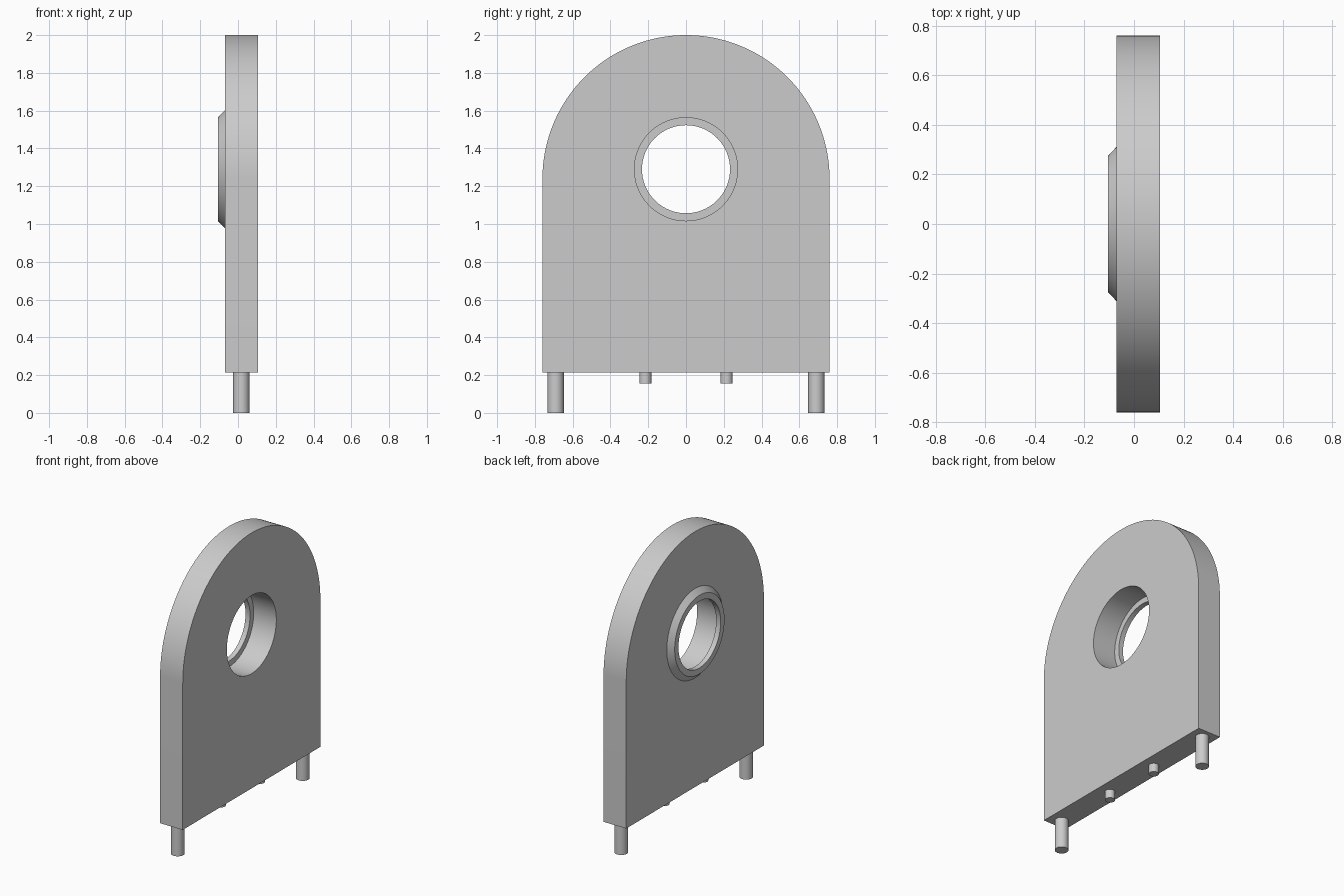
import bpy, bmesh, math
from mathutils import Matrix, Vector

cube = bpy.data.objects.get("Cube")
if cube:
    bpy.data.objects.remove(cube, do_unlink=True)

BACK, FRONT = -0.07, 0.105       # plate faces along x
MID = (BACK + FRONT) / 2
HALF, BASE, ARC_Z = 0.76, 0.215, 1.24
HOLE_Z, BORE, LIP = 1.29, 0.273, 0.233
SEGS = 96

grey = bpy.data.materials.new("light_grey")
grey.use_nodes = True
grey.diffuse_color = (0.6, 0.6, 0.6, 1)
grey.node_tree.nodes["Principled BSDF"].inputs["Base Color"].default_value = (0.6, 0.6, 0.6, 1)


def finish(name, bm):
    """Turn a bmesh into a shaded object."""
    bmesh.ops.remove_doubles(bm, verts=bm.verts, dist=1e-5)
    bmesh.ops.recalc_face_normals(bm, faces=bm.faces)
    mesh = bpy.data.meshes.new(name)
    bm.to_mesh(mesh)
    bm.free()
    mesh.materials.append(grey)
    obj = bpy.data.objects.new(name, mesh)
    bpy.context.collection.objects.link(obj)
    bpy.ops.object.select_all(action="DESELECT")
    obj.select_set(True)
    bpy.context.view_layer.objects.active = obj
    bpy.ops.object.shade_smooth_by_angle(angle=math.radians(30))
    return obj


def arc(radius, z, sweep, steps):
    return [(radius * math.cos(sweep * i / steps), z + radius * math.sin(sweep * i / steps))
            for i in range(steps + 1)]


# Arched plate with a round bore: filled outline extruded along x
outline = [(-HALF, BASE), (HALF, BASE)] + arc(HALF, ARC_Z, math.pi, SEGS)
bore = arc(BORE, HOLE_Z, math.tau, SEGS)[:-1]
bm = bmesh.new()
edges = []
for loop in (outline, bore):
    verts = [bm.verts.new((BACK, y, z)) for y, z in loop]
    edges += [bm.edges.new((verts[i - 1], verts[i])) for i in range(len(verts))]
bmesh.ops.triangle_fill(bm, edges=edges, use_beauty=True, use_dissolve=False)
grown = bmesh.ops.extrude_face_region(bm, geom=bm.faces[:], use_keep_orig=True)
bmesh.ops.translate(bm, vec=(FRONT - BACK, 0, 0),
                    verts=[g for g in grown["geom"] if isinstance(g, bmesh.types.BMVert)])
finish("arched_plate", bm)

# Chamfered collar with an inner lip, turned around the bore axis
profile = [(BACK, 0.312), (-0.105, 0.275), (-0.105, LIP), (BACK, LIP)]
bm = bmesh.new()
verts = [bm.verts.new((x, 0, HOLE_Z + r)) for x, r in profile]
ring = [bm.edges.new((verts[i - 1], verts[i])) for i in range(len(verts))]
bmesh.ops.spin(bm, geom=verts + ring, cent=(0, 0, HOLE_Z), axis=(1, 0, 0),
               angle=math.tau, steps=SEGS, use_merge=True)
finish("bore_collar", bm)

# Locating pegs under the plate
for kind, y, radius, bottom in (("long_peg", 0.69, 0.043, 0), ("short_peg", 0.215, 0.032, 0.155)):
    for side, sign in (("front", -1), ("back", 1)):
        bm = bmesh.new()
        spot = Vector((MID, sign * y, (bottom + BASE) / 2))
        bmesh.ops.create_cone(bm, cap_ends=True, segments=32, radius1=radius, radius2=radius,
                              depth=BASE - bottom, matrix=Matrix.Translation(spot))
        finish(f"{side}_{kind}", bm)
